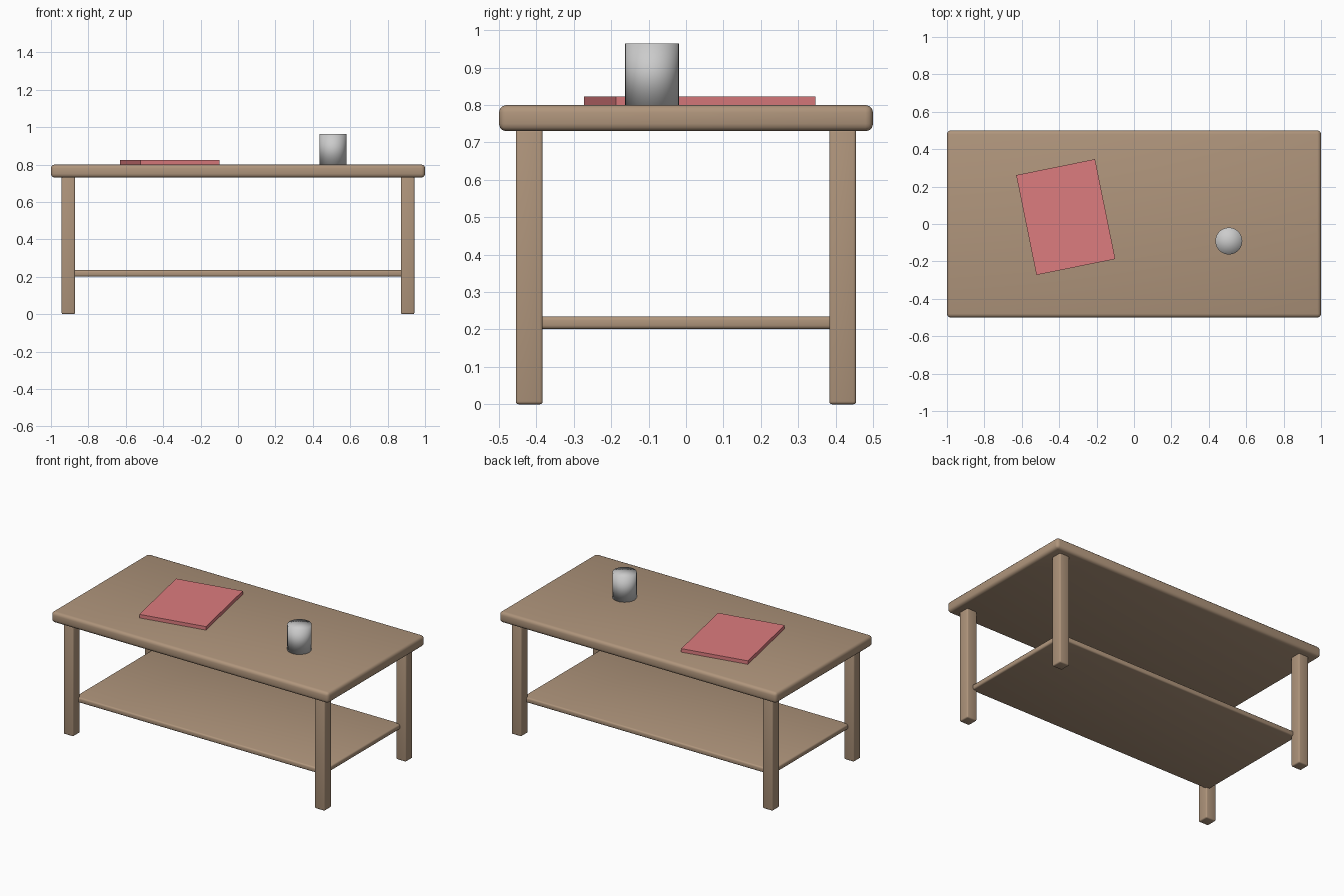
import bpy, bmesh
from mathutils import Matrix

if "Cube" in bpy.data.objects:
    bpy.data.objects.remove(bpy.data.objects["Cube"])


def material(name, rgb):
    mat = bpy.data.materials.new(name)
    mat.diffuse_color = (*rgb, 1)
    mat.use_nodes = True
    mat.node_tree.nodes["Principled BSDF"].inputs["Base Color"].default_value = mat.diffuse_color
    return mat


def finish(name, bm, location, mat=None, smooth=False):
    mesh = bpy.data.meshes.new(name)
    bm.to_mesh(mesh)
    bm.free()
    obj = bpy.data.objects.new(name, mesh)
    bpy.context.collection.objects.link(obj)
    obj.location = location
    if mat:
        mesh.materials.append(mat)
    for poly in mesh.polygons:
        poly.use_smooth = smooth
    return obj


def box(name, size, location, mat, bevel=0.0):
    bm = bmesh.new()
    bmesh.ops.create_cube(bm, size=1, matrix=Matrix.Diagonal((*size, 1)))
    obj = finish(name, bm, location, mat, smooth=bevel > 0)
    if bevel:
        mod = obj.modifiers.new("rounded_edges", 'BEVEL')
        mod.width = bevel
        mod.segments = 3
    return obj


wood = material("wood", (0.43, 0.30, 0.20))
cover = material("book_cover", (0.72, 0.20, 0.21))

# Table top and lower shelf (shelf corners sit inside the legs)
box("table_top", (2.0, 1.0, 0.07), (0, 0, 0.765), wood, 0.02)
box("lower_shelf", (1.8, 0.8, 0.034), (0, 0, 0.218), wood, 0.01)

# Four square legs
for sx, side in ((-1, "left"), (1, "right")):
    for sy, end in ((-1, "front"), (1, "back")):
        box(f"{end}_{side}_leg", (0.072, 0.072, 0.735),
            (sx * 0.907, sy * 0.419, 0.3675), wood, 0.008)

# Thin book, turned slightly
book = box("book", (0.43, 0.545, 0.023), (-0.365, 0.037, 0.8115), cover)
book.rotation_euler.z = 0.2

# Solid cup, smooth all over
bm = bmesh.new()
bmesh.ops.create_cone(bm, cap_ends=True, cap_tris=True, segments=32,
                      radius1=0.072, radius2=0.072, depth=0.164)
finish("cup", bm, (0.507, -0.091, 0.882), smooth=True)
